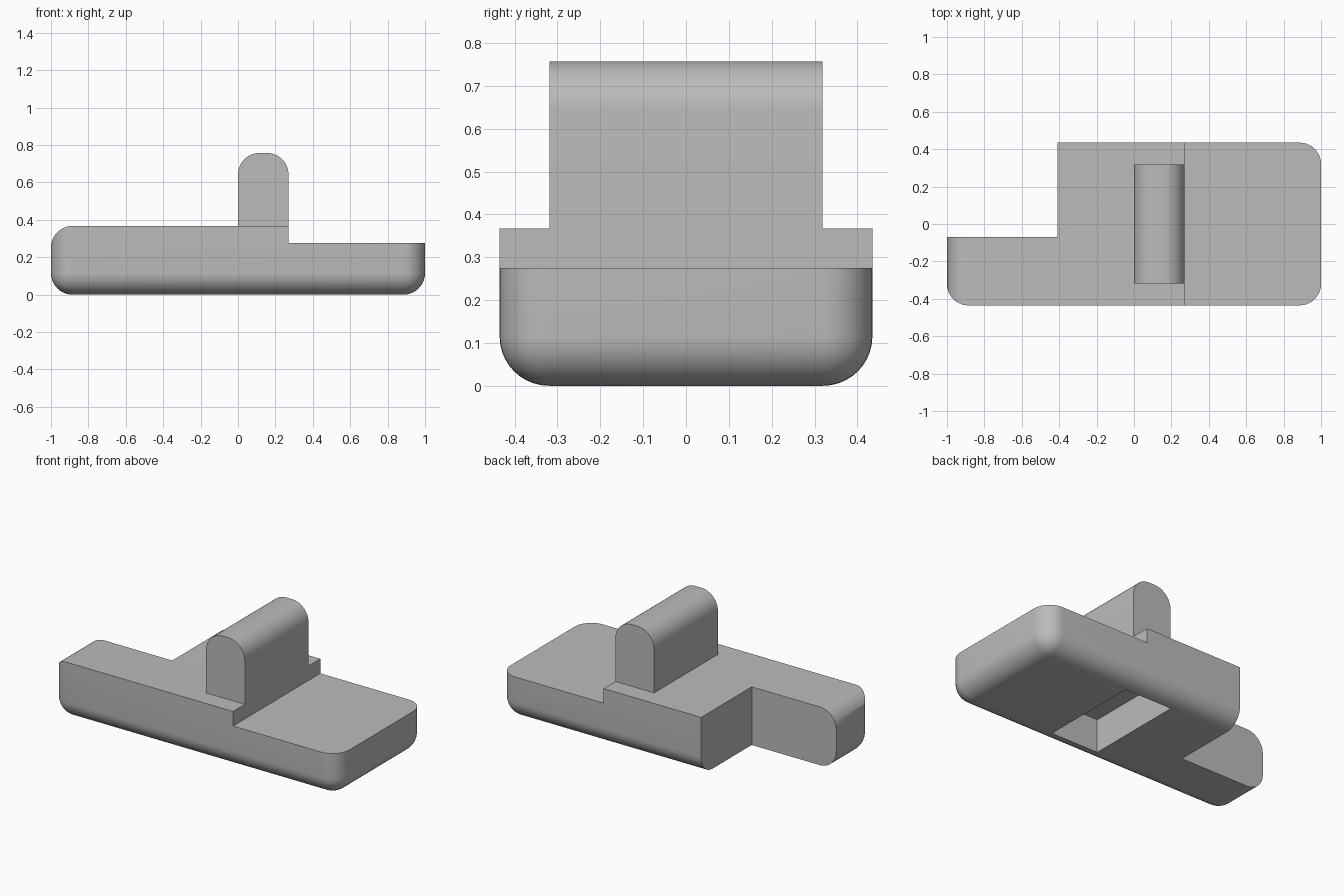
import bpy
import bmesh
from math import sin, cos, pi

cube = bpy.data.objects.get("Cube")
if cube:
    bpy.data.objects.remove(cube, do_unlink=True)

R = 0.115          # shared fillet radius
HALF_Y = 0.435     # half depth of the base
DECK = 0.367       # height of the raised deck
STEP_X = 0.27      # where the deck drops down

grey = bpy.data.materials.new("plain grey")
grey.use_nodes = True
colour = (0.5, 0.5, 0.5, 1)
grey.diffuse_color = colour
grey.node_tree.nodes["Principled BSDF"].inputs["Base Color"].default_value = colour


def make_object(name, bm):
    bmesh.ops.recalc_face_normals(bm, faces=bm.faces)
    mesh = bpy.data.meshes.new(name)
    bm.to_mesh(mesh)
    bm.free()
    mesh.materials.append(grey)
    obj = bpy.data.objects.new(name, mesh)
    bpy.context.collection.objects.link(obj)
    return obj


def box(name, lo, hi, rounded=False):
    bm = bmesh.new()
    bmesh.ops.create_cube(bm, size=1)
    for v in bm.verts:
        v.co = [h if c > 0 else l for c, l, h in zip(v.co, lo, hi)]
    if rounded:
        # Fillet everything except the top rim
        edges = [e for e in bm.edges if min(v.co.z for v in e.verts) < hi[2]]
        bmesh.ops.bevel(bm, geom=edges, offset=R, segments=10,
                        profile=0.5, affect='EDGES')
    return make_object(name, bm)


def prism(name, outline, half_y):
    bm = bmesh.new()
    face = bm.faces.new([bm.verts.new((x, -half_y, z)) for x, z in outline])
    side = bmesh.ops.extrude_face_region(bm, geom=[face])
    moved = [g for g in side["geom"] if isinstance(g, bmesh.types.BMVert)]
    bmesh.ops.translate(bm, verts=moved, vec=(0, 2 * half_y, 0))
    return make_object(name, bm)


def arc(cx, cz, start, steps=12):
    angles = [start - pi / 2 * i / steps for i in range(steps + 1)]
    return [(cx + R * cos(a), cz + R * sin(a)) for a in angles]


def select_only(obj):
    bpy.ops.object.select_all(action='DESELECT')
    obj.select_set(True)
    bpy.context.view_layer.objects.active = obj


def boolean(obj, cutter, operation):
    select_only(obj)
    mod = obj.modifiers.new(operation.lower(), 'BOOLEAN')
    mod.operation = operation
    mod.solver = 'EXACT'
    mod.object = cutter
    bpy.ops.object.modifier_apply(modifier=mod.name)
    bpy.data.objects.remove(cutter, do_unlink=True)


# Base block with rounded corners and underside
base = box("base", (-1, -HALF_Y, 0), (1, HALF_Y, 0.6), rounded=True)

# Stepped side profile, rounded at the raised end
profile = [(-1, -0.2)] + arc(-1 + R, DECK - R, pi)
profile += [(STEP_X, DECK), (STEP_X, 0.275), (1, 0.275), (1, -0.2)]
boolean(base, prism("step_profile", profile, 0.6), 'INTERSECT')

# Corner notch that leaves the narrow arm
boolean(base, box("notch", (-1.2, -0.07, -0.2), (-0.41, 0.7, 0.7)), 'DIFFERENCE')

# Blind pocket in the underside
boolean(base, box("pocket", (0.0, -0.32, -0.2), (0.33, 0.32, 0.21)), 'DIFFERENCE')

# Upright fin with a rounded top
top = 0.757
fin_outline = [(0, DECK)] + arc(R, top - R, pi) + arc(STEP_X - R, top - R, pi / 2)
fin = prism("upright_fin", fin_outline + [(STEP_X, DECK)], 0.318)

for part in (base, fin):
    select_only(part)
    bpy.ops.object.shade_smooth_by_angle(angle=pi / 6)
